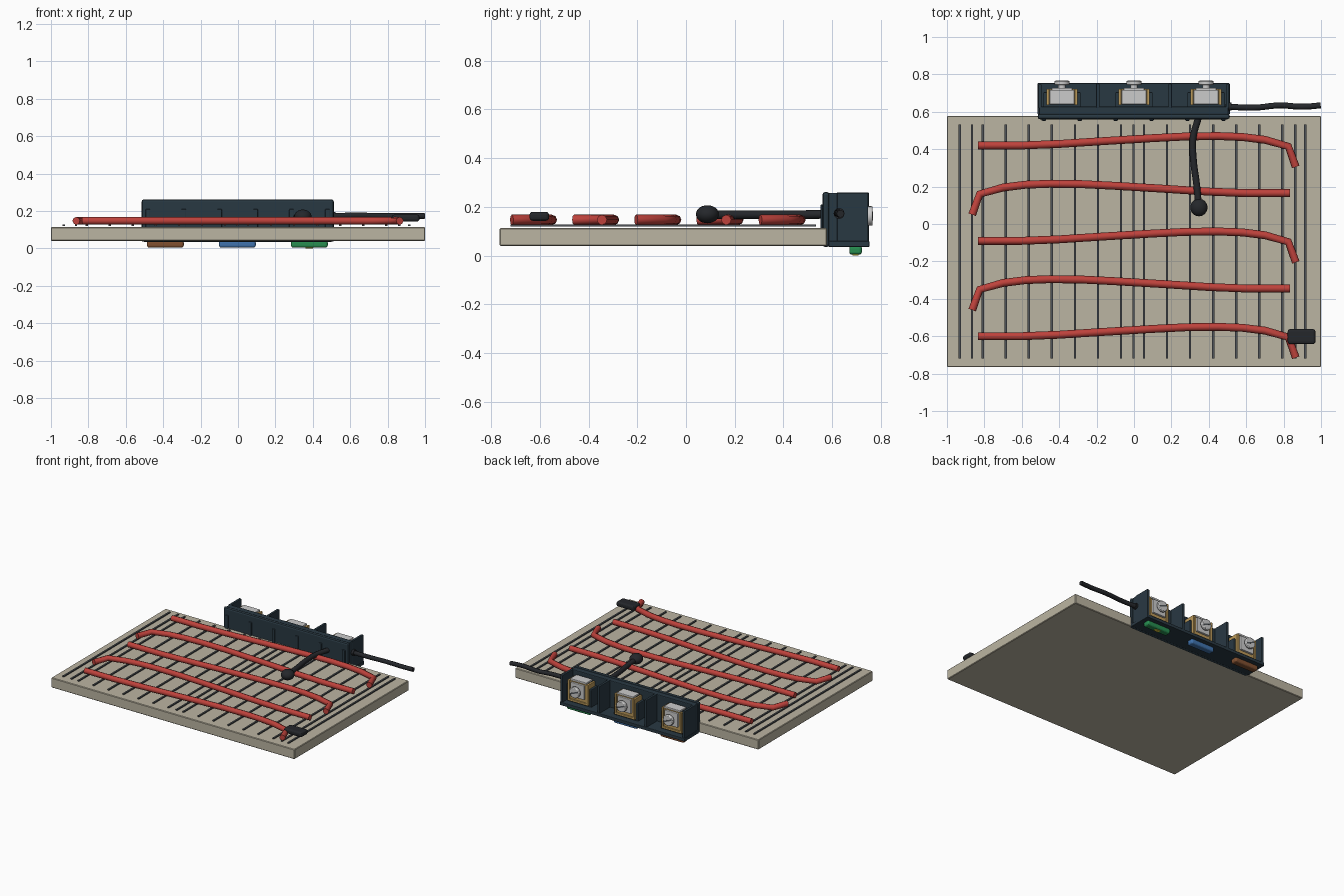
import bpy
from math import pi, sin, cos

if "Cube" in bpy.data.objects:
    bpy.data.objects.remove(bpy.data.objects["Cube"])


def mat(name, r, g, b):
    m = bpy.data.materials.new(name)
    m.diffuse_color = (r, g, b, 1)
    m.use_nodes = True
    m.node_tree.nodes["Principled BSDF"].inputs["Base Color"].default_value = m.diffuse_color
    return m


STONE = mat("stone", .50, .46, .36)
RED = mat("red", .52, .055, .045)
STEEL = mat("dark_steel", .08, .09, .10)
BLACK = mat("black", .018, .02, .024)
NAVY = mat("navy", .022, .04, .055)
BRASS = mat("brass", .50, .32, .10)
SILVER = mat("silver", .55, .55, .54)
BROWN = mat("brown", .22, .08, .03)
BLUE = mat("blue", .05, .17, .42)
GREEN = mat("green", .02, .27, .08)
YELLOW = mat("yellow", .75, .6, .05)


def finish(o, name, m, bevel=0, seg=2):
    o.name = name
    o.data.materials.append(m)
    if bevel:
        b = o.modifiers.new("bevel", "BEVEL")
        b.width, b.segments = bevel, seg
    return o


def box(name, x, y, z, m, bevel=0, seg=2):
    # x, y, z are (low, high) pairs
    bpy.ops.mesh.primitive_cube_add(size=1)
    o = bpy.context.object
    for v in o.data.vertices:
        v.co = [p[0] if c < 0 else p[1] for c, p in zip(v.co, (x, y, z))]
    return finish(o, name, m, bevel, seg)


def cyl(name, loc, r, h, m, rot=(0, 0, 0), n=20, bevel=0):
    bpy.ops.mesh.primitive_cylinder_add(vertices=n, radius=r, depth=h, location=loc, rotation=rot)
    o = finish(bpy.context.object, name, m, bevel)
    bpy.ops.object.shade_smooth_by_angle()
    return o


def tube(name, pts, r, m, smooth=False):
    c = bpy.data.curves.new(name, "CURVE")
    c.dimensions = "3D"
    c.bevel_depth, c.bevel_resolution, c.use_fill_caps = r, 2, True
    if smooth:
        s = c.splines.new("BEZIER")
        s.bezier_points.add(len(pts) - 1)
        for p, co in zip(s.bezier_points, pts):
            p.co = co
            p.handle_left_type = p.handle_right_type = "AUTO"
        s.resolution_u = 5
    else:
        s = c.splines.new("POLY")
        s.points.add(len(pts) - 1)
        for p, co in zip(s.points, pts):
            p.co = (*co, 1)
    o = bpy.data.objects.new(name, c)
    bpy.context.collection.objects.link(o)
    c.materials.append(m)
    return o


# base slab
box("slab", (-1, 1), (-.765, .578), (.04, .113), STONE, .004, 1)

# thin mesh strands running front to back
xs = [-.932 + i * 1.848 / 15 for i in range(16)] + [-.866, -.002, .862]
for i, x in enumerate(xs):
    box(f"mesh_strand_{i}", (x - .006, x + .006), (-.72, .533), (.119, .127), STEEL)

# five rows of heating cable, alternately mirrored
path = [(-.835, .42), (-.6, .42), (-.4, .428), (-.15, .444), (.1, .459), (.28, .468),
        (.45, .47), (.58, .465), (.7, .45), (.825, .415), (.865, .305)]
for i in range(5):
    s = -1 if i % 2 else 1
    tube(f"heating_cable_{i}", [(s * x, y - .255 * i, .147) for x, y in path], .021, RED)

# cable end seal
box("end_seal", (.822, .97), (-.642, -.562), (.143, .18), BLACK, .013, 3)

# temperature sensor with its lead
bpy.ops.mesh.primitive_uv_sphere_add(segments=24, ring_count=14, location=(.347, .088, .17))
bulb = finish(bpy.context.object, "sensor_bulb", BLACK)
bulb.scale = (.046, .047, .037)
bpy.ops.object.shade_smooth()
tube("sensor_lead", [(.345, .57, .17), (.316, .46, .168), (.318, .34, .168), (.335, .21, .168),
                     (.345, .1, .168)], .018, BLACK, True)

# supply lead leaving the block
tube("supply_lead", [(.49, .628, .172), (.64, .622, .175), (.78, .634, .172), (.9, .627, .174),
                     (.998, .634, .172)], .016, BLACK, True)
cyl("lead_gland", (.512, .628, .173), .022, .02, BLACK, (0, pi / 2, 0))

# terminal block housing
box("block_front_plate", (-.515, .512), (.56, .589), (.035, .262), NAVY, .012)
box("block_back_wall", (-.508, .505), (.585, .628), (.04, .258), NAVY, .006)
box("block_floor", (-.515, .512), (.585, .753), (.036, .06), NAVY, .004)
for i in range(6):
    x = -.482 + i * .192
    box(f"plate_rib_{i}", (x - .012, x + .012), (.552, .565), (.045, .21), NAVY, .004)
for i, x in enumerate((-.193, .193)):
    box(f"divider_{i}", (x - .009, x + .009), (.62, .75), (.05, .26), NAVY, .003)
for s, x in (("left", -.503), ("right", .5)):
    box(f"end_wall_{s}", (x - .009, x + .009), (.62, .747), (.05, .258), NAVY, .003)

# three terminals with screws and colour tags
for i, (tag, tm) in enumerate((("brown", BROWN), ("blue", BLUE), ("green", GREEN))):
    x = -.385 + .385 * i
    box(f"terminal_seat_{i}", (x - .1, x + .1), (.62, .705), (.055, .19), NAVY, .005)
    for s in (-1, 1):
        a, b = sorted((x + s * .068, x + s * .084))
        box(f"brass_side_{i}_{s}", (a, b), (.635, .722), (.07, .225), BRASS, .003)
    box(f"brass_base_{i}", (x - .084, x + .084), (.635, .722), (.07, .085), BRASS, .003)
    box(f"brass_back_{i}", (x - .07, x + .07), (.69, .712), (.08, .22), BRASS)
    box(f"clamp_plate_{i}", (x - .066, x + .066), (.64, .716), (.222, .236), SILVER, .003)
    box(f"pressure_plate_{i}", (x - .055, x + .055), (.71, .728), (.11, .215), SILVER, .004)
    cyl(f"screw_shank_{i}", (x, .715, .163), .02, .09, SILVER, (pi / 2, 0, 0))
    cyl(f"screw_head_{i}", (x, .754, .163), .04, .024, SILVER, (pi / 2, 0, 0), 24, .005)
    slot = box(f"screw_slot_{i}", (-.034, .034), (.764, .767), (-.005, .005), STEEL)
    slot.location = (x, 0, .163)
    slot.rotation_euler = (0, .4, 0)
    tx = -.385 + .385 * i - .003
    box(f"{tag}_tag", (tx - .098, tx + .098), (.67, .722), (.004, .042), tm, .012, 3)
    if tag == "green":
        box("yellow_stripe", (tx - .02, tx + .02), (.684, .708), (0, .01), YELLOW)
